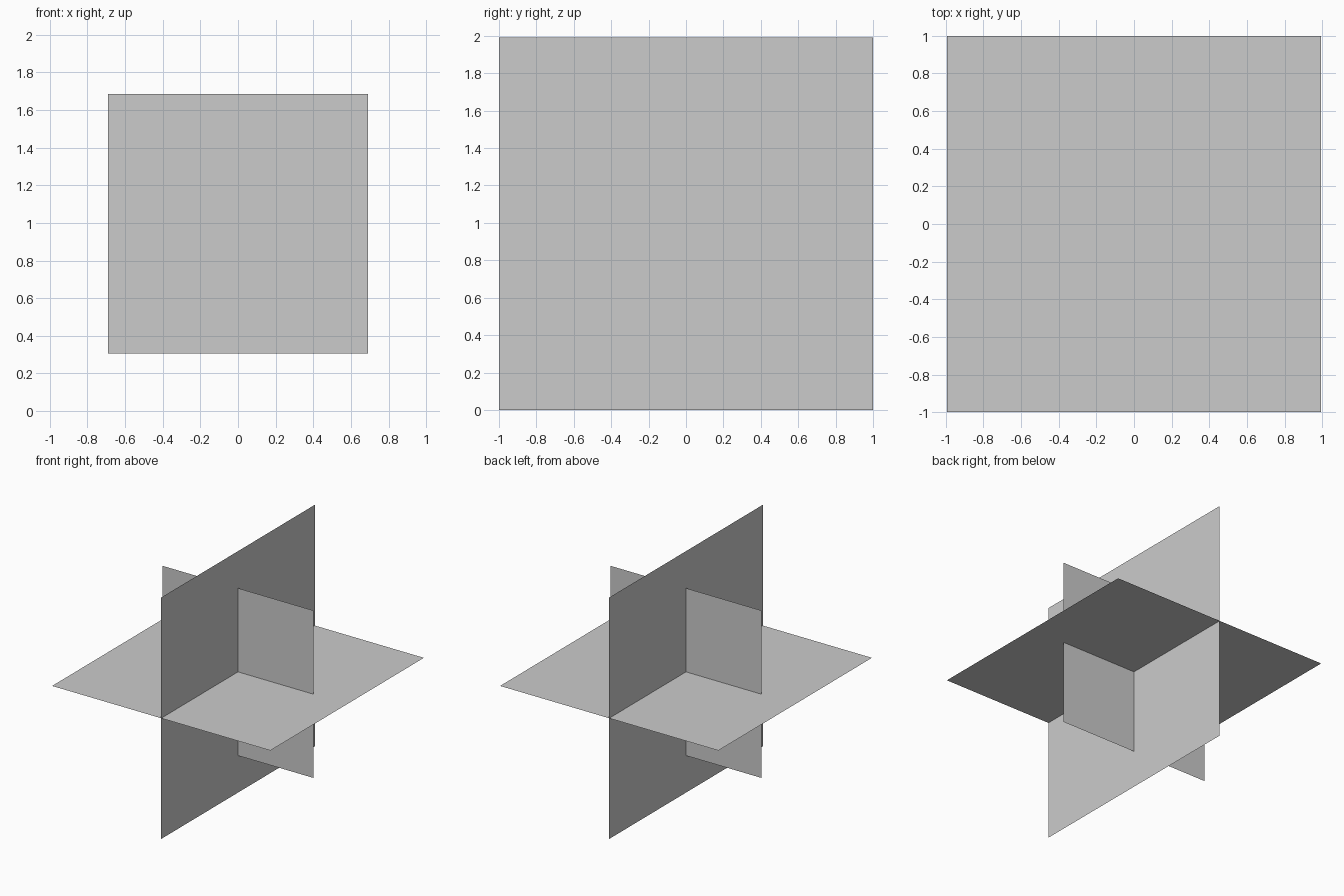
import bpy
from math import pi

if "Cube" in bpy.data.objects:
    bpy.data.objects.remove(bpy.data.objects["Cube"])

CENTRE_Z = 0.995


def sheet(name, half_u, half_v, rotation):
    """Single-sided-thickness rectangle centred on the crossing point."""
    bpy.ops.mesh.primitive_plane_add(size=2, location=(0, 0, CENTRE_Z), rotation=rotation)
    obj = bpy.context.object
    obj.name = name
    obj.scale = (half_u, half_v, 1)
    bpy.ops.object.transform_apply(location=False, rotation=True, scale=True)
    return obj


# Level sheet, facing up
sheet("horizontal_sheet", 0.995, 1.0, (0, 0, 0))

# Upright sheet running front to back, facing sideways
sheet("side_sheet", 0.995, 1.0, (0, pi / 2, 0))

# Smaller upright sheet running left to right, facing the front
sheet("front_sheet", 0.69, 0.69, (pi / 2, 0, 0))
